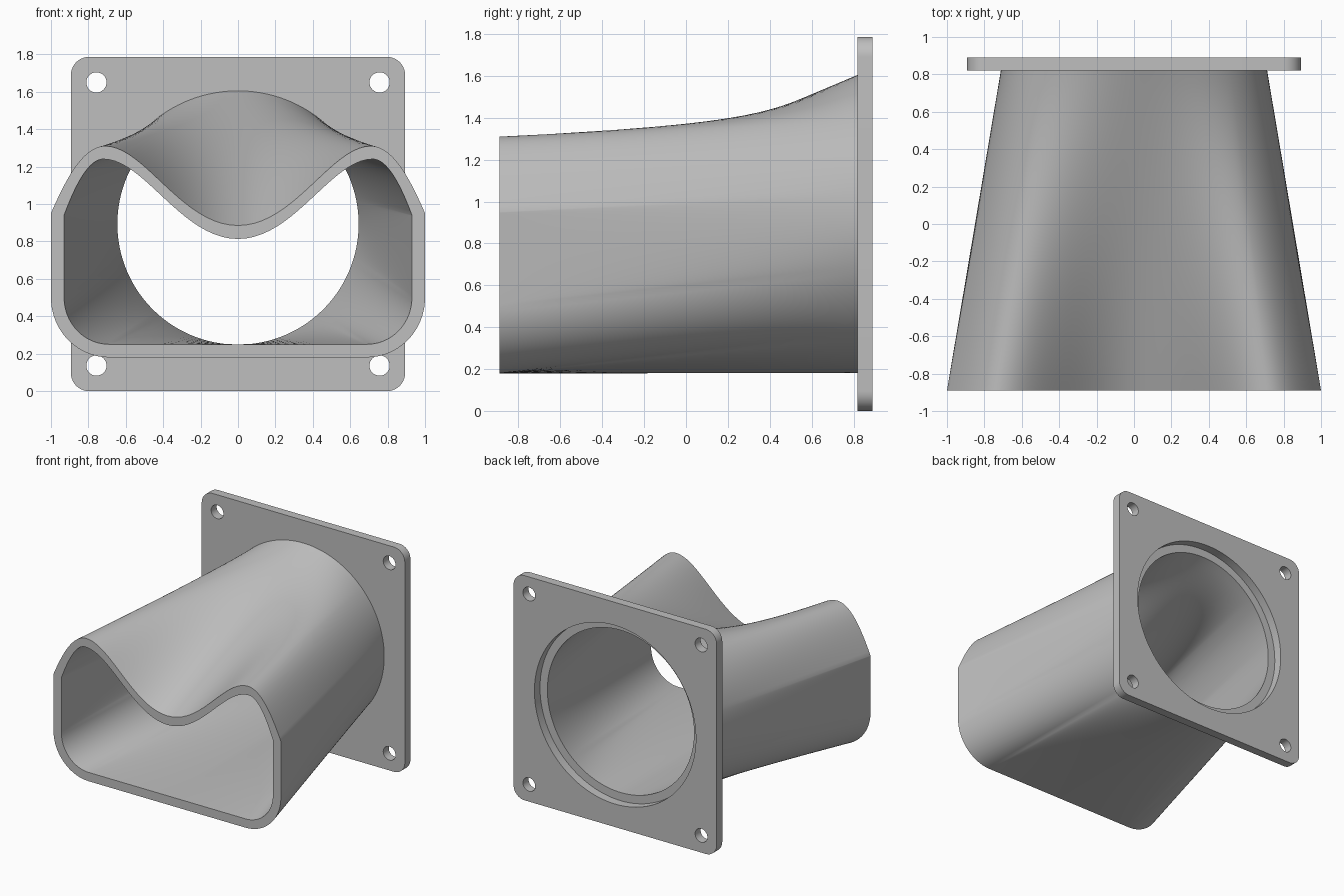
import bpy, bmesh
from math import sin, cos, pi, radians
from mathutils import Vector
from mathutils.geometry import interpolate_bezier

if "Cube" in bpy.data.objects:
    bpy.data.objects.remove(bpy.data.objects["Cube"])

GREY = (0.52, 0.52, 0.52, 1)
mat = bpy.data.materials.new("plain grey")
mat.use_nodes = True
mat.diffuse_color = GREY
mat.node_tree.nodes["Principled BSDF"].inputs["Base Color"].default_value = GREY

FRONT, SEAT, BACK, CENTRE = -0.89, 0.82, 0.89, 0.893
SEG, RINGS = 20, 28
# Circle angles where the profile's pieces meet, from top to bottom
ANGLES = [90, 45, 12, -18, -48, -90]


def finish(obj):
    obj.data.materials.append(mat)
    bpy.ops.object.select_all(action='DESELECT')
    obj.select_set(True)
    bpy.context.view_layer.objects.active = obj
    bpy.ops.object.shade_smooth_by_angle(angle=radians(30))


def mirrored(half):
    return half + [(-x, z) for x, z in half[-2:0:-1]]


def mouth_profile(dip, peak, side, corner, floor, h1, h2):
    """Closed saddle-topped outline, drawn as one half from top to bottom."""
    k = 0.552
    c1 = (corner[0], corner[1] + (floor[1] - corner[1]) * k)
    c2 = (floor[0] + (corner[0] - floor[0]) * k, floor[1])
    base = (0, floor[1])
    pieces = [(dip, (0.3, dip[1]), (0.5, peak[1]), peak),
              (peak, h1, h2, side),
              (side, side, corner, corner),
              (corner, c1, c2, floor),
              (floor, floor, base, base)]
    half = []
    for a, b, c, d in pieces:
        pts = interpolate_bezier(*[Vector((*p, 0)) for p in (a, b, c, d)], SEG + 1)
        half += [(p.x, p.y) for p in pts[:-1]]
    return mirrored(half + [base])


def circle_profile(radius):
    half = []
    for a, b in zip(ANGLES, ANGLES[1:]):
        for i in range(SEG):
            t = radians(a + (b - a) * i / SEG)
            half.append((radius * cos(t), CENTRE + radius * sin(t)))
    half[0] = (0, CENTRE + radius)
    return mirrored(half + [(0, CENTRE - radius)])


# Duct: straight loft from the saddle-shaped mouth to the round outlet, with a wall
outer = mouth_profile((0, 0.885), (0.71, 1.31), (1, 0.95), (1, 0.5), (0.69, 0.18),
                      (0.82, 1.31), (0.91, 1.16))
inner = mouth_profile((0, 0.813), (0.72, 1.24), (0.93, 0.94), (0.93, 0.5), (0.69, 0.25),
                      (0.80, 1.24), (0.87, 1.10))
bm = bmesh.new()
loops = []
for mouth, ring, order in ((outer, circle_profile(0.712), range(RINGS + 1)),
                           (inner, circle_profile(0.645), range(RINGS, -1, -1))):
    for j in order:
        t = j / RINGS
        y = FRONT + (SEAT - FRONT) * t
        loops.append([bm.verts.new((a[0] + (b[0] - a[0]) * t, y, a[1] + (b[1] - a[1]) * t))
                      for a, b in zip(mouth, ring)])
n = len(outer)
for a, b in zip(loops, loops[1:] + loops[:1]):
    for i in range(n):
        bm.faces.new((a[i], a[(i + 1) % n], b[(i + 1) % n], b[i]))
bmesh.ops.recalc_face_normals(bm, faces=bm.faces)
mesh = bpy.data.meshes.new("duct")
bm.to_mesh(mesh)
bm.free()
duct = bpy.data.objects.new("duct", mesh)
bpy.context.collection.objects.link(duct)
finish(duct)


# Flange: rounded square plate with a round bore and four bolt holes
def arc(cx, cy, r, start, sweep, count):
    return [(cx + r * cos(start + sweep * i / count), cy + r * sin(start + sweep * i / count))
            for i in range(count + 1)]


half, r = 0.893, 0.095
plate = []
for q, (sx, sy) in enumerate(((1, 1), (-1, 1), (-1, -1), (1, -1))):
    plate += arc(sx * (half - r), sy * (half - r), r, q * pi / 2, pi / 2, 10)
outlines = [plate, arc(0, 0, 0.71, 0, 2 * pi, 128)[:-1]]
outlines += [arc(sx * 0.757, sy * 0.757, 0.054, 0, 2 * pi, 32)[:-1]
             for sx in (1, -1) for sy in (1, -1)]
curve = bpy.data.curves.new("flange_outline", 'CURVE')
curve.dimensions = '2D'
curve.fill_mode = 'BOTH'
curve.extrude = (BACK - SEAT) / 2
for pts in outlines:
    spline = curve.splines.new('POLY')
    spline.points.add(len(pts) - 1)
    for p, (x, y) in zip(spline.points, pts):
        p.co = (x, y, 0, 1)
    spline.use_cyclic_u = True
source = bpy.data.objects.new("flange_outline", curve)
bpy.context.collection.objects.link(source)
bpy.context.view_layer.update()
mesh = bpy.data.meshes.new_from_object(source.evaluated_get(bpy.context.evaluated_depsgraph_get()))
bpy.data.objects.remove(source)
mesh.materials.clear()
bm = bmesh.new()
bm.from_mesh(mesh)
bmesh.ops.remove_doubles(bm, verts=bm.verts, dist=0.0001)
bmesh.ops.recalc_face_normals(bm, faces=bm.faces)
bm.to_mesh(mesh)
bm.free()
flange = bpy.data.objects.new("flange", mesh)
flange.rotation_euler = (pi / 2, 0, 0)
flange.location = (0, (SEAT + BACK) / 2, CENTRE)
bpy.context.collection.objects.link(flange)
finish(flange)
